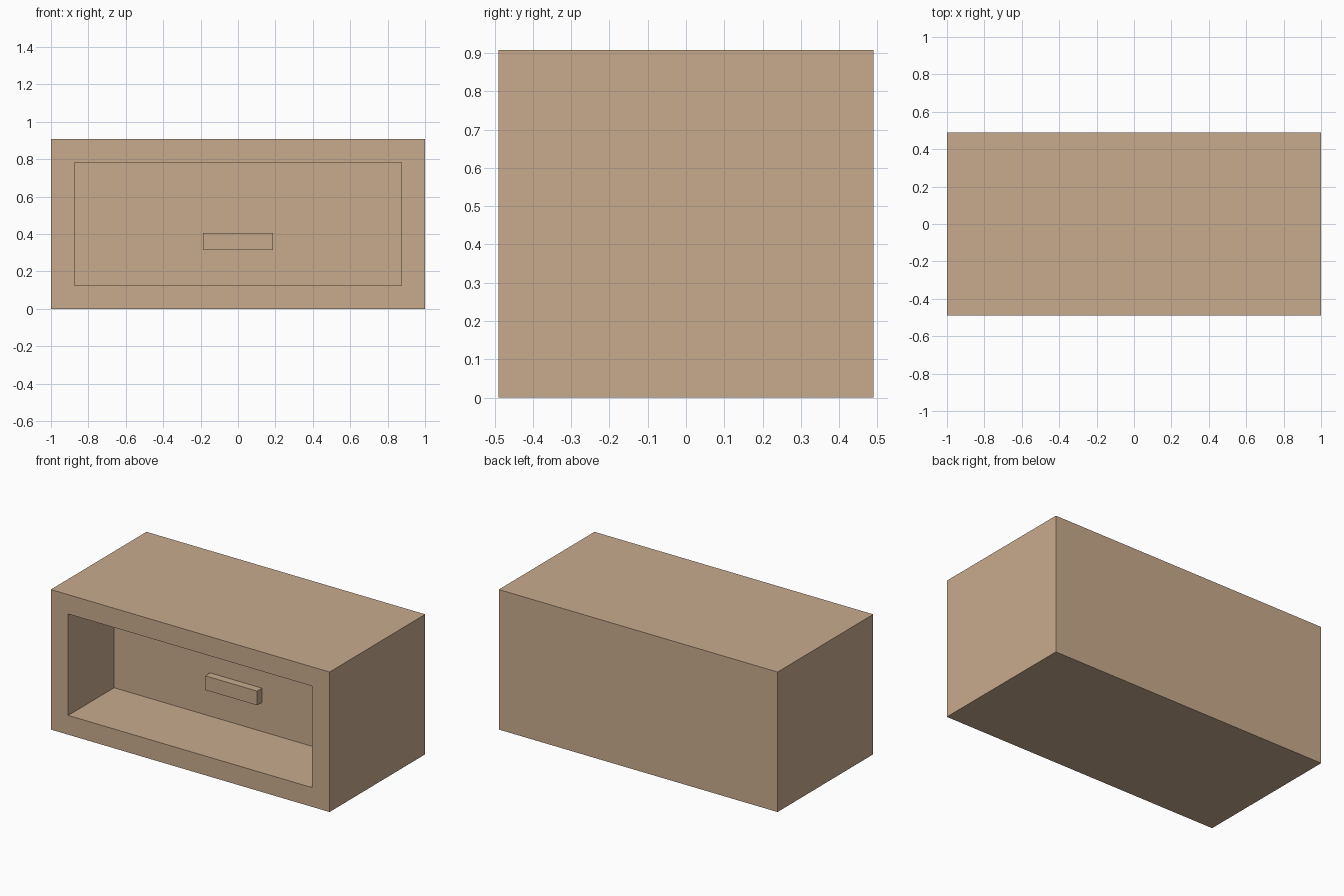
import bpy
import bmesh
from mathutils import Vector

if "Cube" in bpy.data.objects:
    bpy.data.objects.remove(bpy.data.objects["Cube"], do_unlink=True)

WIDTH, DEPTH, HEIGHT = 2.0, 0.98, 0.908
WALL = 0.125
RECESS = 0.47

# One plain wood colour
wood = bpy.data.materials.new("light wood")
wood.use_nodes = True
colour = (0.584, 0.407, 0.270, 1)
wood.diffuse_color = colour
bsdf = wood.node_tree.nodes["Principled BSDF"]
bsdf.inputs["Base Color"].default_value = colour
bsdf.inputs["Roughness"].default_value = 0.8


def box(bm, size, centre):
    bmesh.ops.create_cube(bm, size=1)
    bmesh.ops.scale(bm, vec=Vector(size), verts=bm.verts)
    bmesh.ops.translate(bm, vec=Vector(centre), verts=bm.verts)


def finish(bm, name):
    bmesh.ops.recalc_face_normals(bm, faces=bm.faces)
    mesh = bpy.data.meshes.new(name)
    bm.to_mesh(mesh)
    bm.free()
    mesh.materials.append(wood)
    obj = bpy.data.objects.new(name, mesh)
    bpy.context.collection.objects.link(obj)
    return obj


# Cabinet: a box whose front is inset to a frame and pushed back
bm = bmesh.new()
box(bm, (WIDTH, DEPTH, HEIGHT), (0, 0, HEIGHT / 2))
bm.normal_update()
front = min(bm.faces, key=lambda f: f.calc_center_median().y)
bmesh.ops.inset_region(bm, faces=[front], thickness=WALL, use_even_offset=True)
result = bmesh.ops.extrude_discrete_faces(bm, faces=[front])
bmesh.ops.translate(bm, vec=(0, RECESS, 0), verts=result["faces"][0].verts)
finish(bm, "cabinet")

# Handle: a bar standing on the recessed panel
panel_y = -DEPTH / 2 + RECESS
bm = bmesh.new()
box(bm, (0.372, 0.05, 0.092), (0, panel_y - 0.025, 0.36))
finish(bm, "handle")
